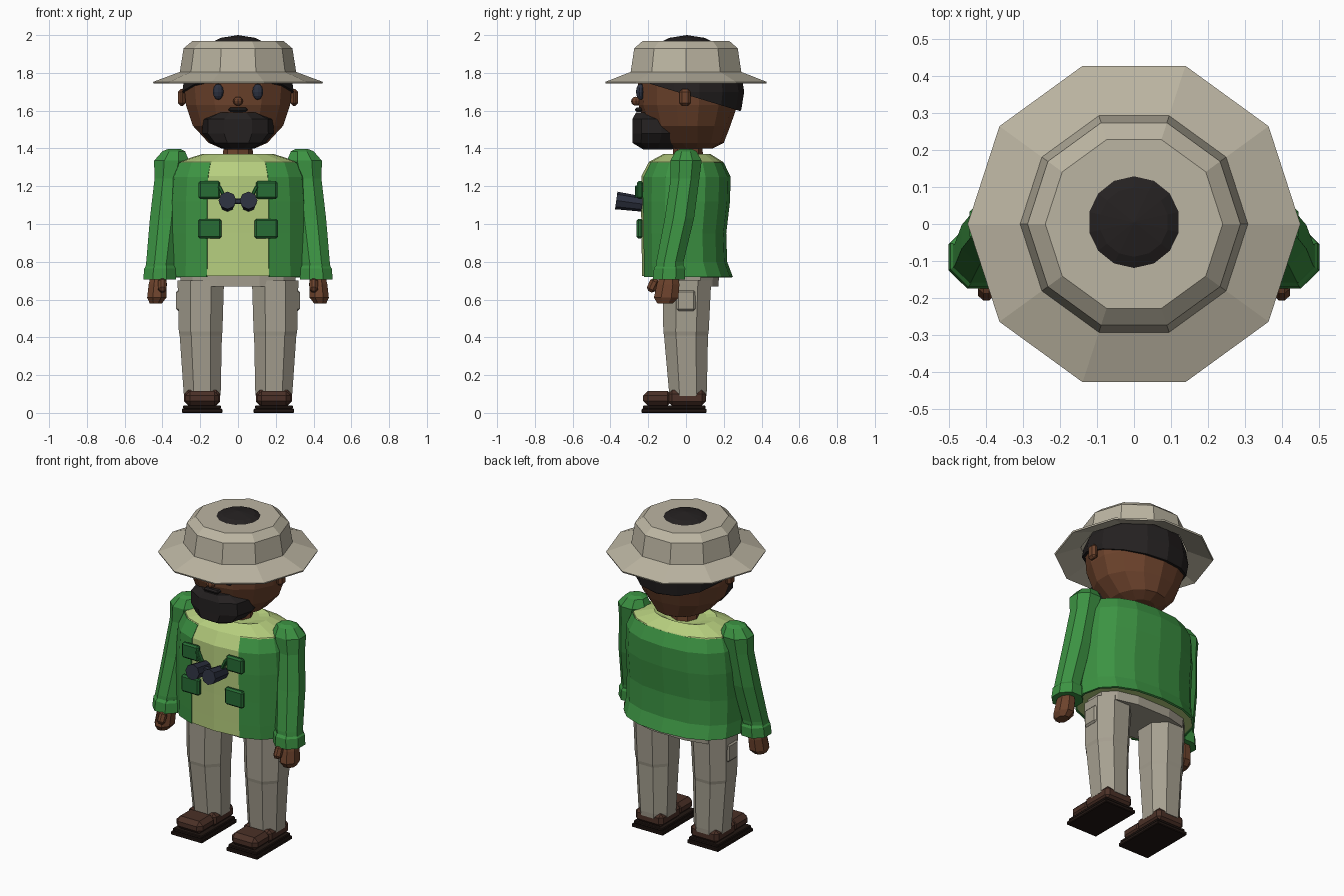
import bpy, bmesh
from math import cos, sin, pi, radians
from mathutils import Matrix, Vector

if "Cube" in bpy.data.objects:
    bpy.data.objects.remove(bpy.data.objects["Cube"])


def mat(name, rgb):
    m = bpy.data.materials.new(name)
    m.diffuse_color = (*rgb, 1)
    m.use_nodes = True
    m.node_tree.nodes["Principled BSDF"].inputs["Base Color"].default_value = m.diffuse_color
    return m


TAN = mat("hat_tan", (0.50, 0.46, 0.36))
KHAKI = mat("trouser_khaki", (0.38, 0.35, 0.28))
SKIN = mat("skin_brown", (0.15, 0.055, 0.025))
HAIR = mat("hair_black", (0.018, 0.015, 0.015))
GREEN = mat("jacket_green", (0.045, 0.29, 0.055))
DARK = mat("pocket_green", (0.02, 0.15, 0.035))
LIME = mat("shirt_lime", (0.47, 0.62, 0.21))
SHOE = mat("shoe_brown", (0.07, 0.03, 0.02))
SOLE = mat("sole_dark", (0.015, 0.008, 0.006))
NAVY = mat("glass_navy", (0.025, 0.03, 0.05))


def finish(name, bm, material):
    bmesh.ops.recalc_face_normals(bm, faces=bm.faces)
    me = bpy.data.meshes.new(name)
    bm.to_mesh(me)
    bm.free()
    me.materials.append(material)
    ob = bpy.data.objects.new(name, me)
    bpy.context.collection.objects.link(ob)
    return ob


def loft(name, rings, n, material, turn=0.0, p=1.0, bottom=True, top=True, skip=()):
    """Stack of n-sided rings (cx, cy, z, rx, ry); p < 1 squares the outline."""
    bm = bmesh.new()
    rows = []
    for cx, cy, z, rx, ry in rings:
        row = []
        for i in range(n):
            a = radians(turn) - pi / 2 + 2 * pi * i / n
            c, s = cos(a), sin(a)
            x = rx * abs(c) ** p * (1 if c > 0 else -1)
            y = ry * abs(s) ** p * (1 if s > 0 else -1)
            row.append(bm.verts.new((cx + x, cy + y, z)))
        rows.append(row)
    for lo, hi in zip(rows, rows[1:]):
        for i in range(n):
            if i not in skip:
                j = (i + 1) % n
                bm.faces.new((lo[i], lo[j], hi[j], hi[i]))
    if bottom:
        bm.faces.new(rows[0][::-1])
    if top:
        bm.faces.new(rows[-1])
    return finish(name, bm, material)


def box(name, loc, size, material, bevel=0.012, rot=None):
    bm = bmesh.new()
    bmesh.ops.create_cube(bm, size=1)
    bmesh.ops.scale(bm, vec=size, verts=bm.verts)
    if bevel:
        bmesh.ops.bevel(bm, geom=bm.edges[:], offset=bevel, segments=1, affect='EDGES')
    bm.transform(Matrix.Translation(loc) @ (rot or Matrix()))
    return finish(name, bm, material)


def ball(name, loc, size, material, u=8, v=6):
    bm = bmesh.new()
    bmesh.ops.create_uvsphere(bm, u_segments=u, v_segments=v, radius=1)
    bm.transform(Matrix.Translation(loc) @ Matrix.Diagonal((*size, 1)))
    return finish(name, bm, material)


def thicken(ob, t):
    m = ob.modifiers.new("thickness", 'SOLIDIFY')
    m.thickness, m.offset = t, -1


# Hat: ten-sided brim and crown
hat = loft("hat", [(0, 0, 1.752, .45, .45), (0, 0, 1.805, .308, .308), (0, 0, 1.93, .288, .288),
                   (0, 0, 1.97, .24, .24)], 10, TAN, turn=18, bottom=False)
thicken(hat, 0.01)

# Head, neck and ears
loft("head", [(0, .03, 1.40, .09, .11), (0, .02, 1.43, .16, .18), (0, .01, 1.52, .245, .225),
              (0, .01, 1.63, .283, .262), (0, .01, 1.75, .295, .265), (0, .01, 1.86, .25, .24)],
     14, SKIN)
loft("neck", [(0, .01, 1.30, .085, .085), (0, .01, 1.43, .075, .075)], 8, SKIN)

# Hair: dome cut along a hairline that drops towards the back
bm = bmesh.new()
bmesh.ops.create_uvsphere(bm, u_segments=14, v_segments=10, radius=1)
bm.transform(Matrix.Translation((0, .005, 1.70)) @ Matrix.Diagonal((.303, .303, .30, 1)))
cut = bmesh.ops.bisect_plane(bm, geom=bm.verts[:] + bm.edges[:] + bm.faces[:],
                             plane_co=(0, -.2, 1.745), plane_no=Vector((0, .145, .48)).normalized(),
                             clear_inner=True)
edges = [e for e in cut["geom_cut"] if isinstance(e, bmesh.types.BMEdge)]
bmesh.ops.edgeloop_fill(bm, edges=edges)
finish("hair", bm, HAIR)

# Beard, moustache and nose
loft("beard", [(0, -.15, 1.395, .07, .08), (0, -.14, 1.43, .145, .15), (0, -.13, 1.48, .19, .16),
               (0, -.13, 1.555, .187, .16), (0, -.14, 1.59, .11, .13)], 10, HAIR, turn=18, p=.8)
box("moustache", (0, -.25, 1.605), (.10, .04, .022), HAIR, .008)
ball("nose", (0, -.265, 1.65), (.026, .026, .024), SKIN)

# Torso: shirt with an open jacket around it
body = [(0, .005, .72, .375, .243), (0, -.01, .80, .37, .228), (0, -.013, .95, .37, .226),
        (0, -.005, 1.12, .37, .238), (0, -.002, 1.25, .36, .238), (0, 0, 1.325, .33, .2)]
loft("shirt", [(x, y, z + .004, a - .008, b - .004) for x, y, z, a, b in body]
     + [(0, .005, 1.37, .19, .125), (0, .005, 1.355, .12, .10)], 16, LIME, p=.85)
jacket = loft("jacket", body, 16, GREEN, p=.85, bottom=False, top=False, skip=(0, 15))
thicken(jacket, 0.012)

# Hips
loft("hips", [(0, .02, .67, .31, .155), (0, .02, .80, .32, .165)], 12, KHAKI, turn=15, p=.75)

for s, side in ((1, "left"), (-1, "right")):
    def m(rings):
        return [(s * r[0], *r[1:]) for r in rings]

    # Face details
    ball(side + "_eye", (s * .105, -.24, 1.70), (.03, .025, .043), NAVY, 10, 6)
    box(side + "_ear", (s * .298, -.005, 1.67), (.04, .06, .09), SKIN, .015)

    # Sleeve, cuff and hand
    loft(side + "_sleeve", m([(.42, -.09, .74, .08, .078), (.41, -.085, .80, .082, .078),
                              (.385, -.035, 1.03, .088, .084), (.365, -.005, 1.24, .083, .082),
                              (.352, 0, 1.335, .10, .09), (.34, 0, 1.385, .065, .06),
                              (.338, 0, 1.397, .035, .035)]), 8, GREEN, turn=22.5)
    loft(side + "_cuff", m([(.415, -.09, .705, .094, .092), (.413, -.087, .765, .09, .09),
                            (.41, -.085, .78, .08, .08)]), 8, GREEN, turn=22.5)
    loft(side + "_hand", m([(.435, -.11, .58, .035, .045), (.43, -.105, .61, .055, .07),
                            (.425, -.095, .68, .052, .065), (.42, -.09, .73, .045, .05)]),
         8, SKIN, turn=22.5)
    box(side + "_thumb", (s * .40, -.175, .675), (.045, .05, .075), SKIN, .015,
        Matrix.Rotation(radians(-25), 4, 'X'))

    # Trouser leg with side pocket
    loft(side + "_leg", m([(.19, .01, .09, .103, .105), (.19, .01, .12, .106, .108),
                           (.197, 0, .41, .12, .125), (.198, 0, .43, .124, .129),
                           (.197, .005, .70, .132, .138)]), 8, KHAKI, turn=22.5, p=.9)
    box(side + "_leg_pocket", (s * .312, 0, .595), (.03, .10, .11), KHAKI, .01)

    # Shoe: two thin sole layers, upper and toe
    box(side + "_sole", (s * .19, -.063, .011), (.215, .345, .022), SOLE, .004)
    box(side + "_welt", (s * .19, -.063, .031), (.20, .33, .018), SOLE, .004)
    box(side + "_shoe", (s * .19, .005, .08), (.19, .20, .08), SHOE, .02)
    box(side + "_shoe_toe", (s * .19, -.15, .077), (.18, .155, .078), SHOE, .025)

    # Chest and lower jacket pockets
    box(side + "_chest_pocket", (s * .152, -.243, 1.18), (.115, .032, .095), DARK, .01)
    box(side + "_lower_pocket", (s * .15, -.245, .975), (.125, .032, .105), DARK, .01)

    # Binocular barrel and strap end
    bm = bmesh.new()
    bmesh.ops.create_cone(bm, cap_ends=True, segments=8, radius1=.04, radius2=.047, depth=.14)
    bm.transform(Matrix.Translation((s * .056, -.30, 1.115)) @ Matrix.Rotation(radians(82), 4, 'X'))
    finish(side + "_binocular", bm, NAVY)
    box(side + "_strap_end", (s * .085, -.255, 1.17), (.018, .03, .07), DARK, .004,
        Matrix.Rotation(s * radians(25), 4, 'Y'))
box("binocular_bridge", (0, -.29, 1.12), (.06, .04, .03), NAVY, .006)
